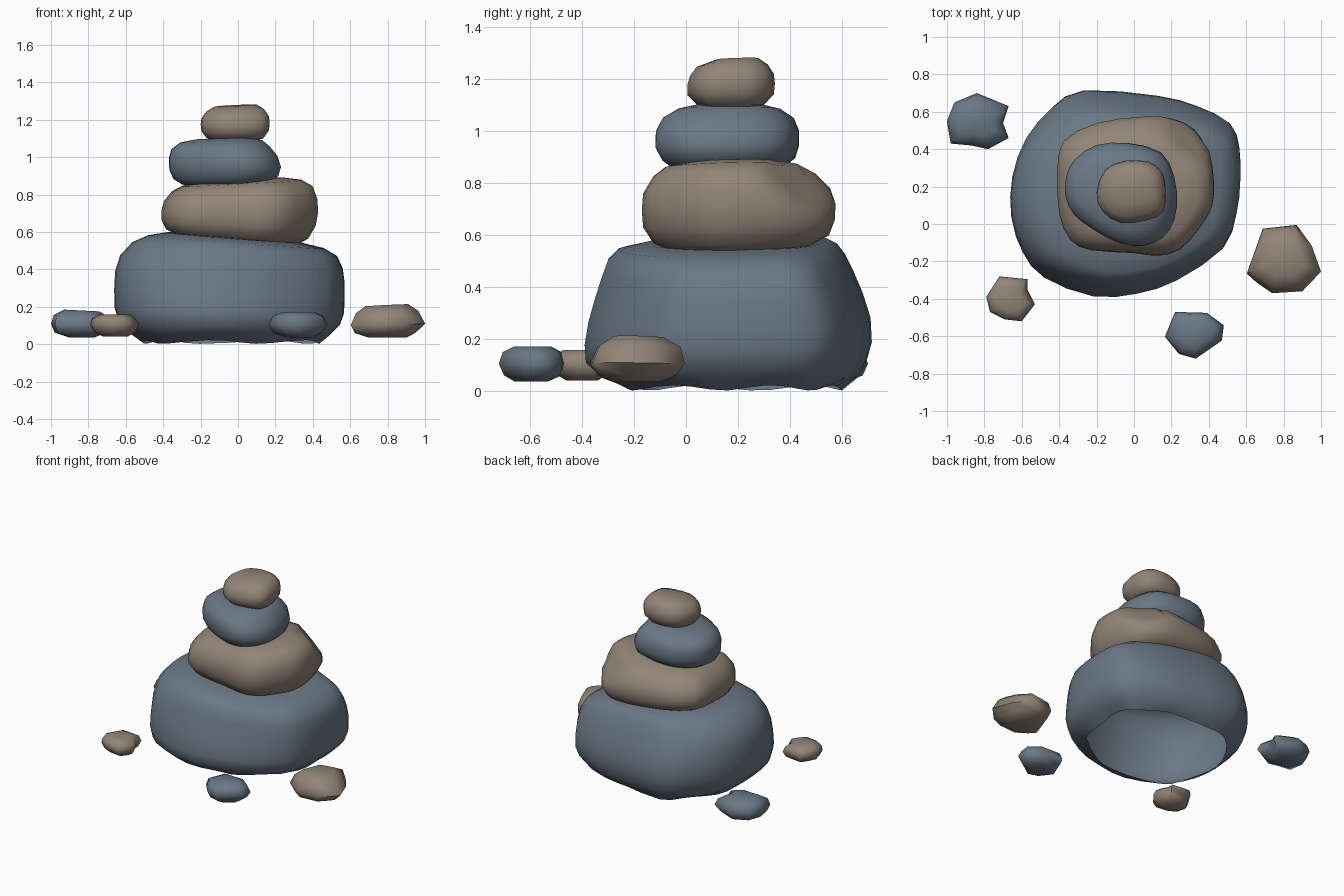
import bpy, bmesh, math
from mathutils import Vector


def material(name, rgb):
    m = bpy.data.materials.new(name)
    m.diffuse_color = (*rgb, 1)
    return m


BLUE = material("slate blue", (0.145, 0.19, 0.24))
TAN = material("warm tan", (0.29, 0.235, 0.185))


def resample(pts, n):
    """Smooth closed curve through the outline points, n steps per span."""
    out, c = [], len(pts)
    for i in range(c):
        a, b, d, e = (Vector(pts[(i + k) % c]) for k in (-1, 0, 1, 2))
        for j in range(n):
            t = j / n
            out.append(0.5 * (2 * b + (d - a) * t + (2 * a - 5 * b + 4 * d - e) * t * t
                              + (3 * b - a - 3 * d + e) * t ** 3))
    return out


def stone(name, mat, outline, rings, tilt_low=(0, 0), tilt_high=(0, 0),
          steps=2, open_bottom=False, angle=60, facets=()):
    """Stack scaled copies of a plan outline; rings are (z, x min, x max, y min, y max).
    Facets are (point, normal) planes that flatten whatever lies beyond them."""
    pts = resample(outline, steps) if steps > 1 else [Vector(p) for p in outline]
    x0, x1 = min(p.x for p in pts), max(p.x for p in pts)
    y0, y1 = min(p.y for p in pts), max(p.y for p in pts)
    cx, cy = (x0 + x1) / 2, (y0 + y1) / 2
    z0, z1 = rings[0][0], rings[-1][0]
    bm = bmesh.new()

    def place(x, y, z):
        t = (z - z0) / (z1 - z0)
        sx = tilt_low[0] * (1 - t) + tilt_high[0] * t
        sy = tilt_low[1] * (1 - t) + tilt_high[1] * t
        return bm.verts.new((x, y, z + sx * (x - cx) + sy * (y - cy)))

    loops = [[place(xa + (p.x - x0) / (x1 - x0) * (xb - xa),
                    ya + (p.y - y0) / (y1 - y0) * (yb - ya), z) for p in pts]
             for z, xa, xb, ya, yb in rings]
    n = len(pts)
    for lo, hi in zip(loops, loops[1:]):
        for i in range(n):
            j = (i + 1) % n
            bm.faces.new((lo[i], lo[j], hi[j], hi[i]))
    # closing fans
    ends = [(loops[-1], rings[-1])] + ([] if open_bottom else [(loops[0], rings[0])])
    for loop, (z, xa, xb, ya, yb) in ends:
        mid = place((xa + xb) / 2, (ya + yb) / 2, z)
        for i in range(n):
            bm.faces.new((loop[i], loop[(i + 1) % n], mid))
    bmesh.ops.recalc_face_normals(bm, faces=bm.faces)
    # flattened facets
    for point, normal in facets:
        nrm = Vector(normal).normalized()
        for v in bm.verts:
            v.co -= nrm * max(0, (v.co - Vector(point)).dot(nrm))
    # uneven foot of an open stone
    if open_bottom:
        for i, v in enumerate(loops[0]):
            v.co.z += 0.01 * math.sin(i * 1.1)
    me = bpy.data.meshes.new(name)
    bm.to_mesh(me)
    bm.free()
    me.materials.append(mat)
    ob = bpy.data.objects.new(name, me)
    bpy.context.collection.objects.link(ob)
    bpy.ops.object.select_all(action='DESELECT')
    ob.select_set(True)
    bpy.context.view_layer.objects.active = ob
    bpy.ops.object.shade_smooth_by_angle(angle=math.radians(angle))


# Big hollow base boulder
stone("base_boulder", BLUE,
      [(0.57, 0.23), (0.565, 0.41), (0.515, 0.54), (0.34, 0.63), (0.13, 0.685), (-0.27, 0.715),
       (-0.44, 0.625), (-0.58, 0.46), (-0.655, 0.25), (-0.66, 0.03), (-0.6, -0.15),
       (-0.485, -0.285), (-0.22, -0.385), (0.02, -0.37), (0.23, -0.3), (0.48, -0.13),
       (0.55, 0.05)],
      [(0.012, -0.51, 0.44, -0.24, 0.6), (0.05, -0.57, 0.49, -0.32, 0.66),
       (0.11, -0.635, 0.545, -0.385, 0.695), (0.18, -0.66, 0.567, -0.39, 0.715),
       (0.27, -0.662, 0.57, -0.375, 0.71), (0.36, -0.657, 0.57, -0.35, 0.68),
       (0.44, -0.63, 0.56, -0.325, 0.645), (0.51, -0.565, 0.53, -0.3, 0.61),
       (0.55, -0.48, 0.46, -0.26, 0.58), (0.572, -0.38, 0.33, -0.16, 0.54),
       (0.575, -0.2, 0.15, 0.0, 0.4)],
      tilt_high=(-0.08, 0.02), open_bottom=True)

# Second stone
stone("wide_stone", TAN,
      [(0.43, 0.24), (0.405, 0.4), (0.34, 0.515), (0.22, 0.575), (0.05, 0.585), (-0.2, 0.55),
       (-0.38, 0.45), (-0.41, 0.28), (-0.4, 0.06), (-0.34, -0.08), (-0.23, -0.135),
       (0.0, -0.15), (0.13, -0.165), (0.25, -0.13), (0.35, -0.02), (0.42, 0.1)],
      [(0.56, -0.2, 0.2, 0.02, 0.36), (0.56, -0.33, 0.32, -0.06, 0.49),
       (0.59, -0.385, 0.375, -0.125, 0.55), (0.65, -0.41, 0.415, -0.165, 0.573),
       (0.71, -0.41, 0.428, -0.17, 0.575), (0.77, -0.395, 0.425, -0.165, 0.555),
       (0.83, -0.355, 0.4, -0.125, 0.495), (0.862, -0.3, 0.34, -0.08, 0.43),
       (0.878, -0.2, 0.24, 0.02, 0.34)],
      tilt_low=(-0.08, 0.05), tilt_high=(0.06, 0.02),
      facets=[((0.34, 0.34, 0.83), (0.5, 0.62, 0.6))])

# Third stone
stone("middle_stone", BLUE,
      [(0.225, 0.1), (0.21, 0.26), (0.14, 0.39), (-0.03, 0.44), (-0.2, 0.43), (-0.32, 0.35),
       (-0.365, 0.26), (-0.37, 0.15), (-0.32, 0.05), (-0.22, -0.025), (-0.11, -0.085),
       (0, -0.115), (0.1, -0.1), (0.185, -0.03)],
      [(0.85, -0.24, 0.1, 0.01, 0.31), (0.86, -0.3, 0.17, -0.05, 0.38),
       (0.89, -0.345, 0.215, -0.09, 0.42), (0.94, -0.367, 0.23, -0.118, 0.435),
       (1.0, -0.37, 0.21, -0.116, 0.435), (1.05, -0.357, 0.17, -0.09, 0.415),
       (1.085, -0.31, 0.13, -0.03, 0.365), (1.1, -0.22, 0.07, 0.04, 0.3)],
      tilt_low=(0.03, 0.03), tilt_high=(0.03, 0))

# Top stone
stone("top_stone", TAN,
      [(0.17, 0.2), (0.16, 0.07), (0.07, 0.02), (-0.07, 0.005), (-0.17, 0.07),
       (-0.2, 0.17), (-0.155, 0.29), (-0.05, 0.34), (0.08, 0.335), (0.15, 0.28)],
      [(1.085, -0.12, 0.08, 0.08, 0.24), (1.1, -0.165, 0.135, 0.045, 0.3),
       (1.14, -0.195, 0.165, 0.005, 0.338), (1.18, -0.2, 0.17, 0.005, 0.342),
       (1.215, -0.195, 0.165, 0.015, 0.338), (1.25, -0.17, 0.14, 0.04, 0.315),
       (1.275, -0.125, 0.1, 0.11, 0.28)],
      tilt_high=(0.05, 0.035))

# Loose pebbles: low-sided outlines
stone("back_left_pebble", BLUE,
      [(-1, 0.55), (-0.98, 0.43), (-0.87, 0.42), (-0.78, 0.4), (-0.67, 0.46), (-0.7, 0.54),
       (-0.67, 0.63), (-0.84, 0.7), (-0.96, 0.65)],
      [(0.035, -0.9, -0.77, 0.49, 0.62), (0.06, -0.98, -0.71, 0.42, 0.68),
       (0.105, -1, -0.67, 0.4, 0.7), (0.15, -0.985, -0.69, 0.42, 0.68),
       (0.18, -0.93, -0.74, 0.47, 0.63)], tilt_high=(-0.05, 0), steps=1)
stone("front_left_pebble", TAN,
      [(-0.79, -0.39), (-0.72, -0.28), (-0.57, -0.295), (-0.57, -0.35), (-0.53, -0.43),
       (-0.6, -0.52), (-0.69, -0.51), (-0.77, -0.47)],
      [(0.04, -0.72, -0.59, -0.46, -0.34), (0.065, -0.77, -0.55, -0.5, -0.3),
       (0.105, -0.79, -0.53, -0.52, -0.28), (0.14, -0.78, -0.55, -0.51, -0.29),
       (0.158, -0.74, -0.58, -0.47, -0.33)], steps=1)
stone("front_right_pebble", BLUE,
      [(0.165, -0.6), (0.22, -0.47), (0.39, -0.475), (0.48, -0.54), (0.47, -0.62),
       (0.33, -0.715), (0.24, -0.69)],
      [(0.037, 0.26, 0.41, -0.66, -0.53), (0.06, 0.19, 0.45, -0.7, -0.48),
       (0.105, 0.165, 0.48, -0.72, -0.47), (0.15, 0.185, 0.455, -0.705, -0.48),
       (0.172, 0.24, 0.41, -0.66, -0.52)], steps=1)
stone("right_pebble", TAN,
      [(0.605, -0.26), (0.69, -0.02), (0.87, 0), (0.95, -0.11), (1, -0.25), (0.9, -0.355),
       (0.74, -0.365), (0.66, -0.31)],
      [(0.035, 0.7, 0.9, -0.28, -0.1), (0.06, 0.625, 0.95, -0.34, -0.04),
       (0.105, 0.603, 1, -0.37, -0.005), (0.17, 0.63, 0.965, -0.34, -0.02),
       (0.208, 0.68, 0.91, -0.28, -0.09)], tilt_high=(0.05, -0.02), steps=1)
